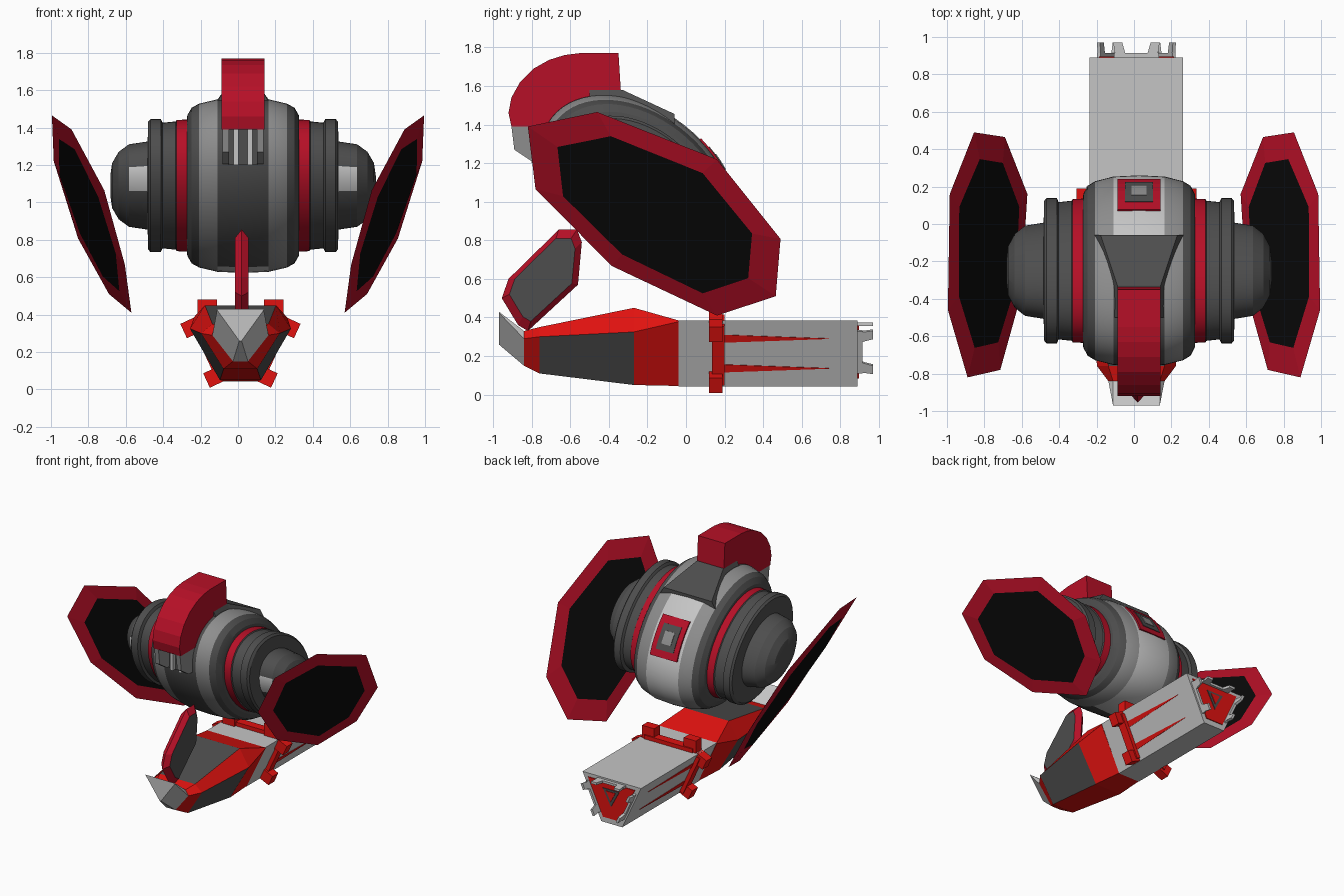
import bpy, bmesh, math
from mathutils import Vector

if "Cube" in bpy.data.objects:
    bpy.data.objects.remove(bpy.data.objects["Cube"])

COL = {"dark_grey": (.075, .075, .075), "mid_grey": (.27, .27, .27), "light_grey": (.56, .56, .56),
       "crimson": (.47, .005, .02), "bright_red": (.75, .006, .005), "black": (.003, .003, .003)}
MATS = []
for n, c in COL.items():
    m = bpy.data.materials.new(n)
    m.diffuse_color = (*c, 1)
    m.use_nodes = True
    m.node_tree.nodes["Principled BSDF"].inputs["Base Color"].default_value = m.diffuse_color
    MATS.append(m)
DARK, MID, LIGHT, CRIM, RED, BLACK = range(6)


def loft(name, rings, rule=0, caps=True, bm=None):
    """Join rings of points with quads; rule is a colour or f(ring, side); caps are rings -1 and -2."""
    own = bm is None
    bm = bm or bmesh.new()
    pick = rule if callable(rule) else (lambda i, j: rule)
    vs = [[bm.verts.new(p) for p in r] for r in rings]
    n = len(rings[0])
    for i in range(len(vs) - 1):
        for j in range(n):
            k = (j + 1) % n
            bm.faces.new((vs[i][j], vs[i][k], vs[i + 1][k], vs[i + 1][j])).material_index = pick(i, j)
    if caps:
        bm.faces.new(vs[0]).material_index = pick(-1, 0)
        bm.faces.new(vs[-1]).material_index = pick(-2, 0)
    return finish(name, bm) if own else None


def finish(name, bm):
    bmesh.ops.recalc_face_normals(bm, faces=bm.faces)
    me = bpy.data.meshes.new(name)
    bm.to_mesh(me)
    bm.free()
    for m in MATS:
        me.materials.append(m)
    ob = bpy.data.objects.new(name, me)
    bpy.context.collection.objects.link(ob)
    return ob


def extrude_x(name, prof, x0, x1, rule):
    return loft(name, [[(x, y, z) for y, z in prof] for x in (x0, x1)], rule)


def lens(name, outer, scale, thick, rim, face):
    """Thin plate with a sharp rim and a flat panel on both sides."""
    pts = [Vector(p) for p in outer]
    c = sum(pts, Vector()) / len(pts)
    nrm = sum(((pts[i] - c).cross(pts[(i + 1) % len(pts)] - c) for i in range(len(pts))), Vector()).normalized()
    ins = [c + (p - c) * scale for p in pts]
    ins = [p - nrm * (p - c).dot(nrm) for p in ins]
    return loft(name, [[p + nrm * thick for p in ins], pts, [p - nrm * thick for p in ins]],
                lambda i, j: face if i < 0 else rim)


# ---- barrel body: tilted elliptical rings about the x axis
CX, SEG = .027, 64


def on_body(u, r, t):
    k, a = r / .465, math.radians(t)
    c, s = math.cos(a) * k, math.sin(a) * k
    return (CX + u, -.25 + .449 * c + .24 * s, 1.09 - .351 * c + .307 * s)


half = [(.71, .05), (.70, .12), (.665, .18), (.61, .22), (.51, .235), (.508, .34), (.495, .355), (.44, .355),
        (.43, .335), (.36, .342), (.355, .35), (.30, .352), (.298, .375), (.275, .415), (.235, .437), (.137, .46)]
prof = [(-u, r) for u, r in half] + [(0, .466)] + half[::-1]


def body_rule(i, j):
    if i < 0:
        return DARK
    u = abs(prof[i][0] + prof[i + 1][0]) / 2
    t = (j + .5) * 360 / SEG
    if u < .137:
        return LIGHT if t < 112 or t > 300 else DARK
    if u < .235:
        return MID
    if .30 < u < .356:
        return CRIM
    if .51 < u < .61 and 204 < t < 236:
        return LIGHT
    return DARK


body = loft("barrel_body", [[on_body(u, r, j * 360 / SEG) for j in range(SEG)] for u, r in prof], body_rule)
bpy.context.view_layer.objects.active = body
body.select_set(True)
bpy.ops.object.shade_smooth_by_angle(angle=math.radians(22))


# ---- rear window: nested curved plates
def patch(name, w, t0, t1, r, mat):
    ts = [t0 + (t1 - t0) * k / 4 for k in range(5)]
    loft(name, [[on_body(-w, .45, t), on_body(w, .45, t), on_body(w, r, t), on_body(-w, r, t)] for t in ts], mat)


patch("window_frame", .115, 47, 79, .474, CRIM)
patch("window_gap", .075, 53, 73, .478, DARK)
patch("window_pane", .04, 58, 68, .482, MID)

# ---- hood with its fairing, cheeks and visor
hood = [(-.35, 1.77), (-.55, 1.77), (-.63, 1.76), (-.71, 1.735), (-.79, 1.69), (-.86, 1.62), (-.905, 1.54),
        (-.92, 1.46), (-.905, 1.39), (-.6, 1.39), (-.33, 1.45)]
extrude_x("hood", hood, CX - .115, CX + .115, CRIM)
cheek = [(-.905, 1.39), (-.89, 1.27), (-.80, 1.21), (-.68, 1.2), (-.68, 1.39)]
for s in (-1, 1):
    extrude_x("hood_cheek", cheek, CX + s * .075, CX + s * .11, MID)
    extrude_x("visor_bar", [(-.80, 1.2), (-.80, 1.39), (-.7, 1.39), (-.7, 1.2)], CX + s * .025, CX + s * .05, LIGHT)
extrude_x("visor", [(-.77, 1.2), (-.77, 1.39), (-.6, 1.39), (-.6, 1.2)], CX - .08, CX + .08, DARK)
loft("hood_fairing", [[(CX - w, y, z), (CX + w, y, z), (CX + w + .05, y, z - d), (CX - w - .05, y, z - d)]
                      for y, z, w, d in ((-.5, 1.58, .115, .1), (-.33, 1.58, .115, .1), (-.06, 1.455, .205, .08))], DARK)

# ---- side wings
wing = [(.89, -.82, 1.39), (.995, -.46, 1.465), (.985, .16, 1.22), (.855, .49, .807),
        (.69, .465, .51), (.57, .16, .41), (.605, -.385, .667), (.715, -.78, 1.065)]
for s, side in ((-1, "left"), (1, "right")):
    lens(side + "_wing", [(s * x, y, z) for x, y, z in wing], .77, .012, CRIM, BLACK)

# ---- lower launcher: upright fin
fin = [(-.955, .5), (-.92, .6), (-.66, .855), (-.565, .855), (-.54, .79), (-.56, .57), (-.82, .33), (-.87, .36)]
lens("launcher_fin", [(.02, y, z) for y, z in fin], .82, .036, CRIM, DARK)

# ---- launcher nose: hexagonal sections (y, top w, top z, side w, side z, base w, base z)
GX = .013
secs = [(-.04, .25, .385, .25, .378, .09, .045), (-.27, .19, .45, .27, .325, .11, .05),
        (-.76, .15, .35, .21, .30, .09, .11), (-.84, .125, .33, .15, .29, .04, .15),
        (-.97, .125, .43, .125, .425, .006, .26)]


def nose_rule(i, j):
    if i in (3, -2):
        return LIGHT
    return DARK if i == 1 and j in (0, 2, 4) else RED


loft("launcher_nose", [[(GX - tw, y, tz), (GX + tw, y, tz), (GX + sw, y, sz), (GX + bw, y, bz),
                        (GX - bw, y, bz), (GX - sw, y, sz)] for y, tw, tz, sw, sz, bw, bz in secs], nose_rule)


# ---- launcher barrel and rear plate
def trapezoid(y, k):
    return [(GX + x * k, y, .25 + (z - .25) * k) for x, z in ((-.25, .385), (.25, .385), (.09, .042), (-.09, .042))]


loft("launcher_barrel", [trapezoid(-.04, 1), trapezoid(.89, 1)], LIGHT)
loft("rear_plate", [trapezoid(.885, .8), trapezoid(.896, .8)], RED)
loft("rear_port", [[(GX - .07, y, .31), (GX + .07, y, .31), (GX, y, .18)] for y in (.89, .901)], DARK)
loft("rear_port_centre", [[(GX - .04, y, .295), (GX + .04, y, .295), (GX, y, .22)] for y in (.89, .905)], RED)

# ---- clamps, prongs and stripes on the three barrel sides (middle, along, outward)
sides = [((GX, .385), (1, 0), (0, 1), .23)]
for s in (-1, 1):
    sides.append(((GX + s * .17, .2135), (s * .42, .907), (s * .907, -.42), .188))
clamp, prongs, stripes = bmesh.new(), bmesh.new(), bmesh.new()


def slab(bm, side, s0, s1, n0, n1, y0, y1, mat, taper=1, flare=0):
    (mx, mz), (tx, tz), (nx, nz), _ = side
    mid = (s0 + s1) / 2
    rings = []
    for y, k, f in ((y0, 1, 0), (y1, taper, flare)):
        a, b = mid + (s0 - mid) * k + f, mid + (s1 - mid) * k + f
        rings.append([(mx + tx * s + nx * n, y, mz + tz * s + nz * n)
                      for s, n in ((a, n0), (b, n0), (b, n1), (a, n1))])
    loft("", rings, mat, bm=bm)


for q, sd in enumerate(sides):
    L = sd[3]
    slab(clamp, sd, -L * .9, L * .9, -.01, .03, .135, .2, RED)
    slab(prongs, sd, -.12, .12, -.03, -.012, .88, .915, LIGHT)
    for e in (-1, 1):
        slab(clamp, sd, e * L * .55, e * L, -.01, .08 if q else .095, .12, .19, RED)
        slab(prongs, sd, e * .05, e * .11, -.03, -.012, .88, .97, LIGHT, .8, e * .02)
        if q:
            slab(stripes, sd, e * .085 - .022, e * .085 + .022, -.002, .003, .2, .74, RED, .05)
finish("launcher_clamp", clamp)
finish("rear_prongs", prongs)
finish("barrel_stripes", stripes)
